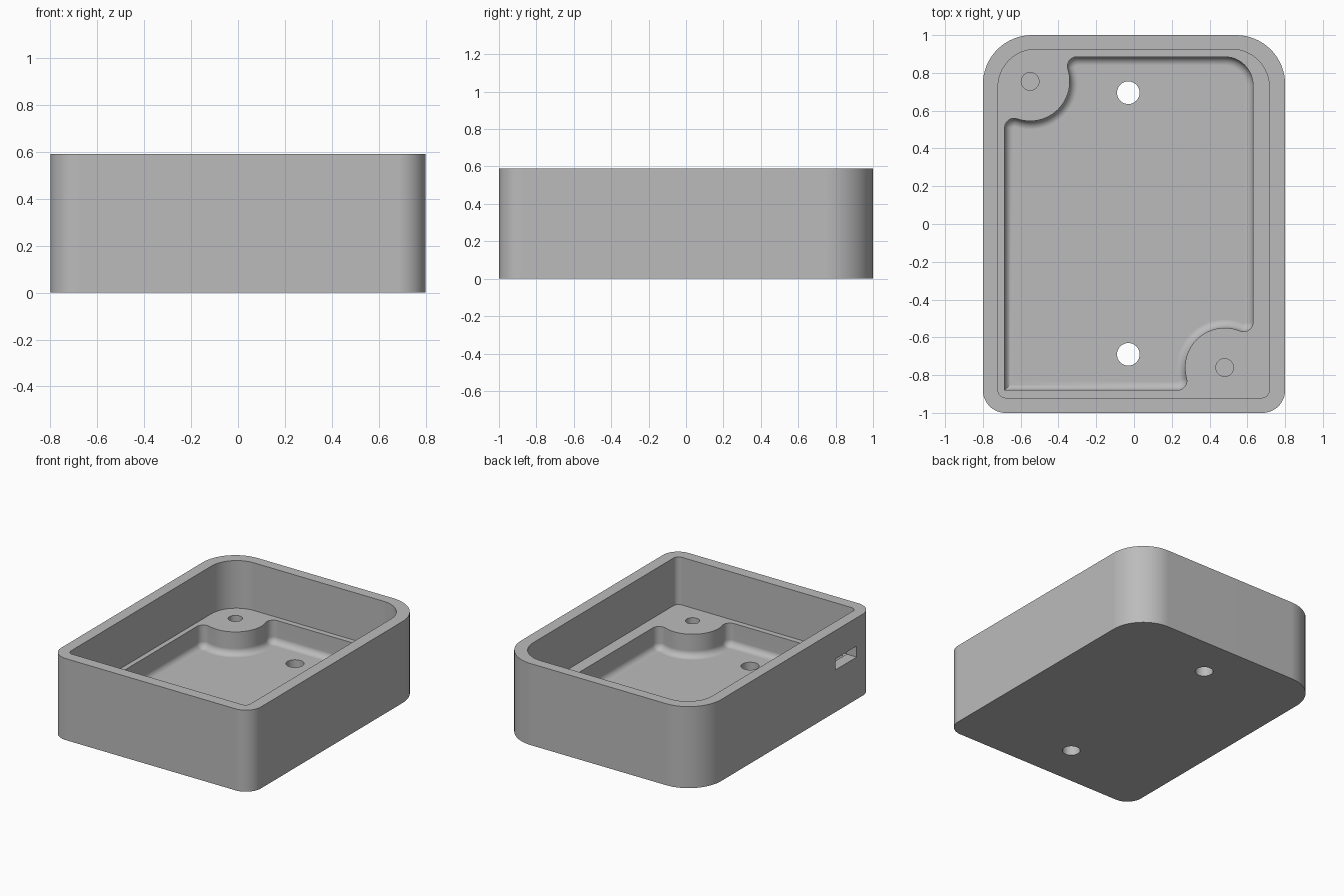
import bpy, bmesh
from math import pi, sin, cos, atan2, sqrt

cube = bpy.data.objects.get("Cube")
if cube:
    bpy.data.objects.remove(cube, do_unlink=True)

HEIGHT, LEDGE, FLOOR = 0.59, 0.245, 0.08
FLOOR_FILLET = 0.045

grey = bpy.data.materials.new("plain grey")
grey.use_nodes = True
GREY = (0.5, 0.5, 0.5, 1)
grey.diffuse_color = GREY
grey.node_tree.nodes["Principled BSDF"].inputs["Base Color"].default_value = GREY


def arc(cx, cy, r, a, b, n=12):
    steps = [a + (b - a) * i / n for i in range(n + 1)]
    return [(cx + r * cos(t), cy + r * sin(t)) for t in steps]


def rounded_rect(left, right, front, back, r_front, r_back):
    corners = [(right, front, -1, r_front), (right, back, 0, r_back),
               (left, back, 1, r_back), (left, front, 2, r_front)]
    pts = []
    for x, y, quarter, r in corners:
        cx = x - r if x > 0 else x + r
        cy = y - r if y > 0 else y + r
        pts += arc(cx, cy, r, quarter * pi / 2, (quarter + 1) * pi / 2, 16)
    return pts


def loft(name, rings):
    """Closed solid through equal outlines, given as (points, z) from low to high."""
    bm = bmesh.new()
    loops = [[bm.verts.new((x, y, z)) for x, y in pts] for pts, z in rings]
    n = len(loops[0])
    for low, high in zip(loops, loops[1:]):
        for i in range(n):
            j = (i + 1) % n
            bm.faces.new((low[i], low[j], high[j], high[i]))
    bm.faces.new(loops[0][::-1])
    bm.faces.new(loops[-1])
    mesh = bpy.data.meshes.new(name)
    bm.to_mesh(mesh)
    bm.free()
    mesh.materials.append(grey)
    obj = bpy.data.objects.new(name, mesh)
    bpy.context.collection.objects.link(obj)
    return obj


def prism(name, pts, z0, z1):
    return loft(name, [(pts, z0), (pts, z1)])


def notch(cx, cy, right, front, d):
    """Pocket corner wrapped around a round boss, with small blends to the walls."""
    k, b = 0.05 - d, 0.21 + d
    f1y, f2x = front + k, right - k
    f1x = cx - sqrt((b + k) ** 2 - (f1y - cy) ** 2)
    f2y = cy + sqrt((b + k) ** 2 - (f2x - cx) ** 2)
    to1 = atan2(cy - f1y, cx - f1x)
    to2 = atan2(cy - f2y, cx - f2x)
    return (arc(f1x, f1y, k, -pi / 2, to1, 10)
            + arc(cx, cy, b, to1 + pi, to2 + pi, 24)[1:-1]
            + arc(f2x, f2y, k, to2, 0, 10))


def pocket_outline(d):
    """Pocket outline moved inward by d."""
    left, right, front, back = -0.685 + d, 0.63 - d, -0.88 + d, 0.885 - d
    r = 0.15 - d
    near = notch(0.48, -0.76, right, front, d)
    far = [(-x, -y) for x, y in notch(0.55, -0.755, -left, -back, d)]
    return near + arc(right - r, back - r, r, 0, pi / 2) + far + [(left, front)]


# Outer block
case = prism("case", rounded_rect(-0.8, 0.8, -1, 1, 0.12, 0.26), 0, HEIGHT)

# Wide upper cavity
cutters = [prism("cavity_cutter", rounded_rect(-0.72, 0.716, -0.92, 0.925, 0.04, 0.2),
                 LEDGE, HEIGHT + 0.1)]

# Lower pocket with a rounded floor edge
rings = []
for i in range(9):
    t = pi / 2 * i / 8
    rings.append((pocket_outline(FLOOR_FILLET * (1 - sin(t))),
                  FLOOR + FLOOR_FILLET * (1 - cos(t))))
rings.append((pocket_outline(0), LEDGE + 0.1))
cutters.append(loft("pocket_cutter", rings))

# Floor holes, blind screw holes and the side port
for x, y, r, z0, z1 in [(-0.03, 0.695, 0.06, -0.1, 0.2), (-0.03, -0.69, 0.06, -0.1, 0.2),
                        (-0.55, 0.755, 0.047, FLOOR, 0.4), (0.48, -0.76, 0.047, FLOOR, 0.4)]:
    cutters.append(prism("hole_cutter", arc(x, y, r, 0, 2 * pi, 32)[:-1], z0, z1))
port = [(-0.9, -0.81), (-0.7, -0.81), (-0.7, -0.57), (-0.9, -0.57)]
cutters.append(prism("port_cutter", port, 0.305, 0.385))

bpy.context.view_layer.objects.active = case
case.select_set(True)
for cutter in cutters:
    mod = case.modifiers.new("cut", 'BOOLEAN')
    mod.operation, mod.solver, mod.object = 'DIFFERENCE', 'EXACT', cutter
    bpy.ops.object.modifier_apply(modifier=mod.name)
    bpy.data.objects.remove(cutter, do_unlink=True)

# Smooth curves with crisp edges
bpy.ops.object.select_all(action='DESELECT')
case.select_set(True)
bpy.ops.object.shade_smooth_by_angle(angle=pi / 6)
weighted = case.modifiers.new("even_shading", 'WEIGHTED_NORMAL')
weighted.keep_sharp = True
